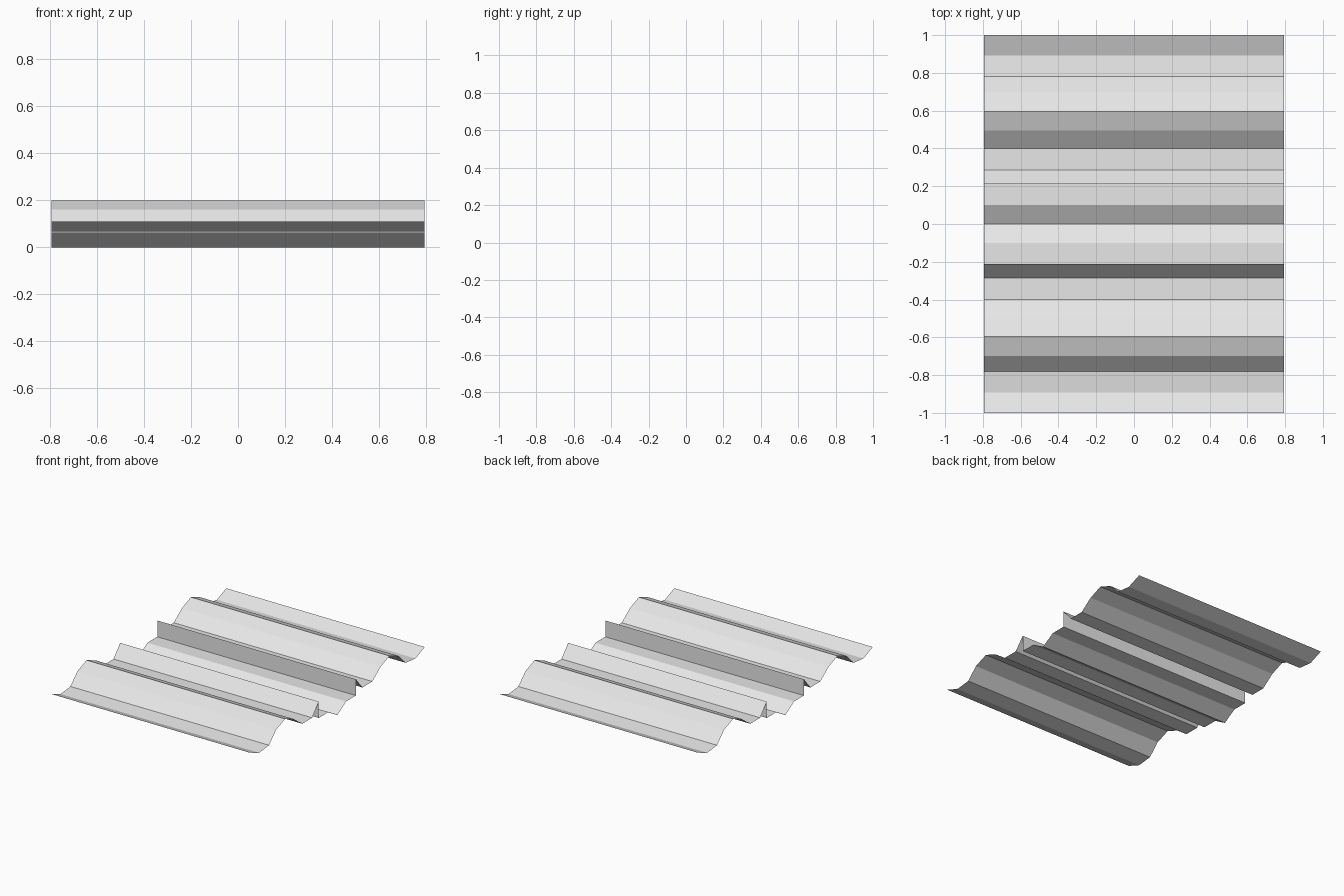
import bpy
import bmesh

cube = bpy.data.objects.get("Cube")
if cube:
    bpy.data.objects.remove(cube, do_unlink=True)

# Plain light grey sheet metal
metal = bpy.data.materials.new("light_grey_metal")
metal.use_nodes = True
colour = (0.8, 0.8, 0.8, 1)
metal.diffuse_color = colour
metal.node_tree.nodes["Principled BSDF"].inputs["Base Color"].default_value = colour

# Half of the folded cross-section (y, z), from the centre valley to the outer lip
half = [(0, 0), (0.1, 0.06), (0.212, 0.06), (0.212, 0.178), (0.287, 0.09),
        (0.4, 0.09), (0.495, 0.16), (0.596, 0.2), (0.7, 0.16),
        (0.78, 0.08), (0.893, 0.068), (1, 0.11)]
profile = [(-y, z) for y, z in reversed(half[1:])] + half
half_width = 0.794

# Sweep the section across the width as one thin sheet
bm = bmesh.new()
left = [bm.verts.new((half_width, y, z)) for y, z in profile]
right = [bm.verts.new((-half_width, y, z)) for y, z in profile]
for i in range(len(profile) - 1):
    bm.faces.new((right[i], left[i], left[i + 1], right[i + 1]))
mesh = bpy.data.meshes.new("corrugated_sheet")
bm.to_mesh(mesh)
bm.free()
mesh.materials.append(metal)
sheet = bpy.data.objects.new("corrugated_sheet", mesh)
bpy.context.collection.objects.link(sheet)
